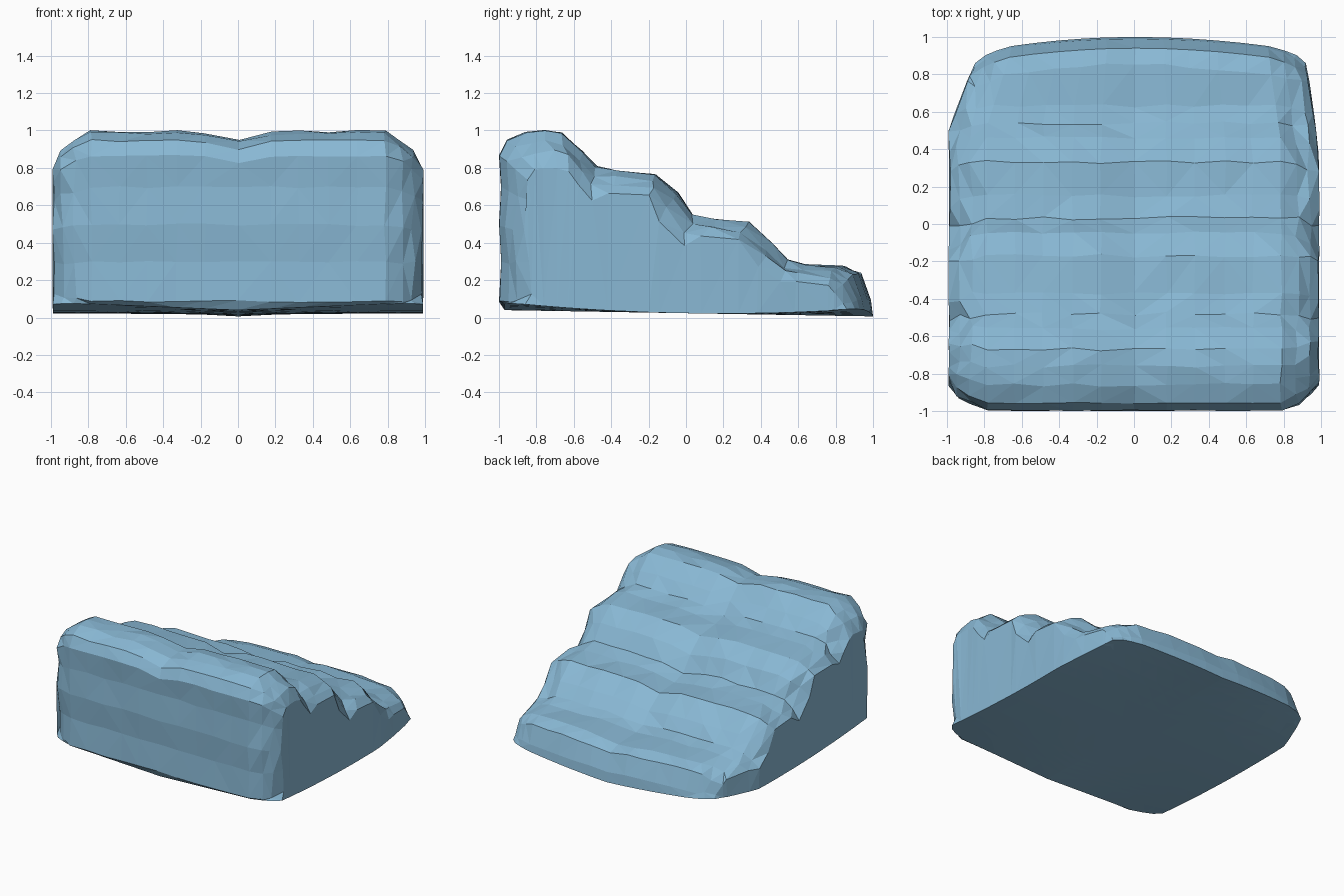
import bpy, bmesh, random
from mathutils import Vector

if "Cube" in bpy.data.objects:
    bpy.data.objects.remove(bpy.data.objects["Cube"])

random.seed(4)

# Side profile (y, z) through the middle of the rock steps
MID = [(-.97, .035), (-1, .09), (-.99, .3), (-1, .5), (-.99, .7), (-1, .87), (-.96, .95), (-.86, .99), (-.76, 1), (-.67, .99),
       (-.56, .89), (-.48, .81), (-.37, .785), (-.17, .77), (-.05, .67), (.03, .55),
       (.15, .525), (.33, .51), (.46, .4), (.54, .31), (.63, .285), (.85, .275),
       (.94, .24), (.99, .1), (1, .01)]
# Matching, smaller profile of the outer side walls
END = [(-.86, .06), (-.83, .13), (-.84, .3), (-.87, .47), (-.83, .63), (-.85, .74), (-.81, .79), (-.76, .8), (-.69, .8), (-.63, .78),
       (-.57, .71), (-.51, .63), (-.42, .67), (-.2, .66), (-.14, .52), (-.01, .38),
       (.08, .44), (.28, .42), (.38, .27), (.5, .19), (.58, .2), (.76, .18),
       (.84, .14), (.89, .08), (.91, .04)]
N = len(MID)
FIRST = 7
# Underside points below each step point, so the side walls stay flat
for k in range(N - 2, FIRST - 1, -1):
    MID.append((END[k][0] * 1.09, .02))
    END.append((END[k][0], .02))
# Lofting stations: x position and blend from middle to side profile
HALF = [(.18, 0), (.33, 0), (.49, 0), (.64, 0), (.79, 0), (.88, .25), (.945, .52), (.99, 1)]
STATIONS = [(-x, t) for x, t in reversed(HALF)] + [(0, 0)] + HALF


def taper(x, y):
    """Narrow the lowest step toward the back corners."""
    pts = ([(.35, 1), (.7, .96), (1, .9)] if x > 0 else
           [(.5, 1), (.68, .94), (.9, .84), (1, .82)])
    if y <= pts[0][0]:
        return 1
    for (a, fa), (b, fb) in zip(pts, pts[1:]):
        if y <= b:
            return fa + (fb - fa) * (y - a) / (b - a)
    return pts[-1][1]


def rock_point(i, x, t):
    (y0, z0), (y1, z1) = MID[i], END[i]
    y, z = y0 + (y1 - y0) * t, z0 + (z1 - z0) * t
    # underside: slopes down to the back, corners curl up
    ground = i == 0 or i >= N - 1
    if ground:
        z = .04 - .017 * (y + 1) + .045 * abs(x) * y * y
    # shallow dip worn into the middle, bowed back edge
    elif i > 4:
        z -= .045 * max(0, 1 - abs(x) / .22) * min(1, z * 2)
    if y > .8:
        y -= .05 * min(1, abs(x) / .8) ** 2
    x *= taper(x, y)
    # chipped surface, rougher toward the sides
    if not ground:
        k = .02 if .2 < t < 1 else .01
        x += random.uniform(-k, k * .3) * (1 if x > 0 else -1)
        y += random.uniform(-k, k) if 6 < i < 22 else random.uniform(0, k * .6) if i < 7 else 0
        z += random.uniform(-k, k * .3)
    return Vector((max(-1, min(1, x)), max(-1, min(1, y)), max(0, z)))


# Rock staircase body
bm = bmesh.new()
n = len(MID)
rings = [[bm.verts.new(rock_point(i, x, t)) for i in range(n)] for x, t in STATIONS]
for a, b in zip(rings, rings[1:]):
    for i in range(n):
        j = (i + 1) % n
        bm.faces.new((a[i], a[j], b[j], b[i]))

# Side walls, in upright strips from step edge to underside
for ring in (rings[0], rings[-1]):
    below = {k: ring[N + (N - 2 - k)] for k in range(FIRST, N - 1)}
    bm.faces.new(ring[:FIRST + 1] + [below[FIRST]])
    for k in range(FIRST, N - 2):
        bm.faces.new((ring[k], ring[k + 1], below[k + 1], below[k]))
    bm.faces.new((ring[N - 2], ring[N - 1], below[N - 2]))

bmesh.ops.triangulate(bm, faces=bm.faces[:], quad_method='SHORT_EDGE', ngon_method='BEAUTY')
bmesh.ops.recalc_face_normals(bm, faces=bm.faces[:])
mesh = bpy.data.meshes.new("rock_steps")
bm.to_mesh(mesh)
bm.free()
steps = bpy.data.objects.new("rock_steps", mesh)
bpy.context.collection.objects.link(steps)

# Blue-grey stone
stone = bpy.data.materials.new("stone")
stone.diffuse_color = (.25, .48, .66, 1)
stone.use_nodes = True
stone.node_tree.nodes["Principled BSDF"].inputs["Base Color"].default_value = stone.diffuse_color
mesh.materials.append(stone)
